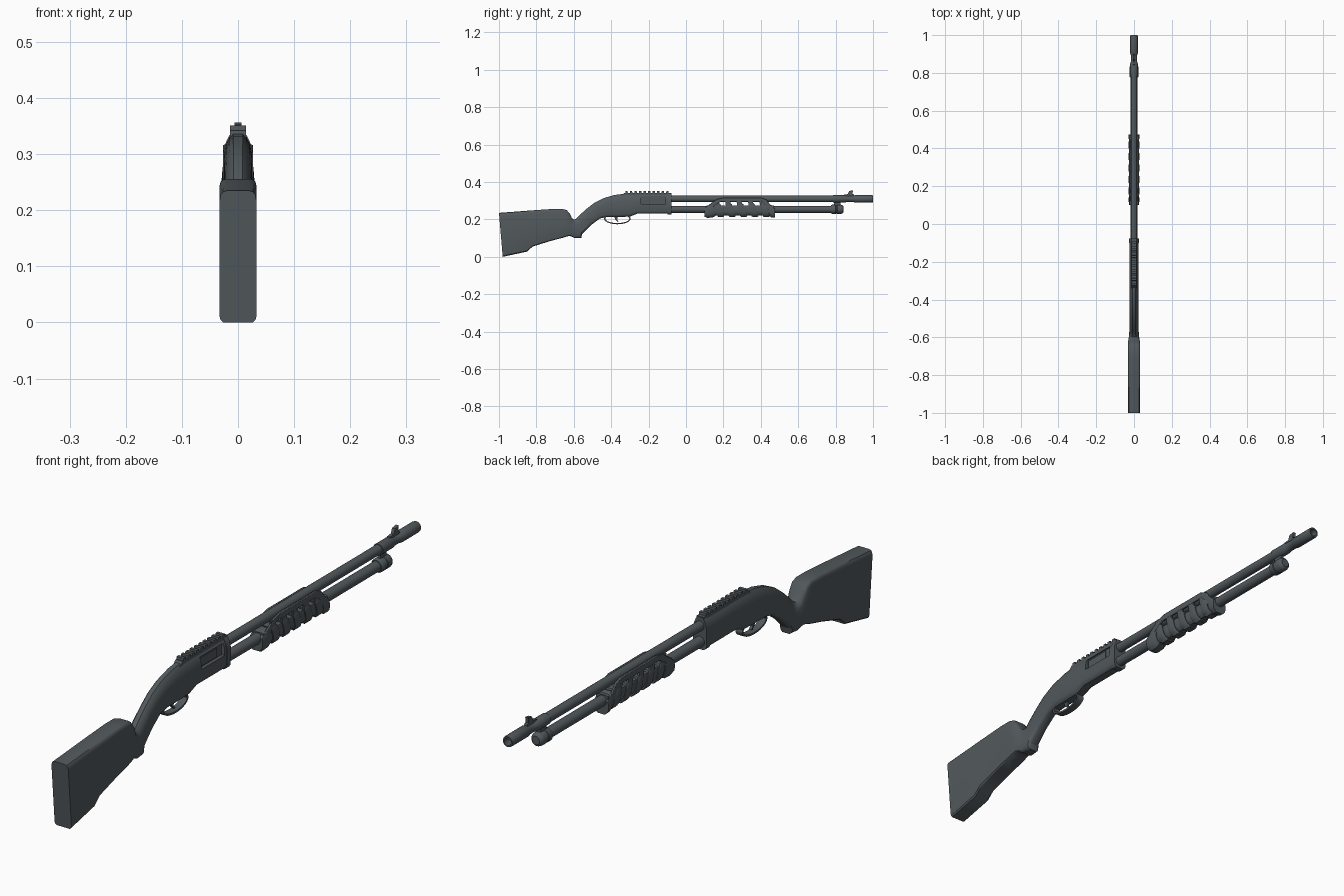
import bpy, bmesh, math
from mathutils import Vector

mat = bpy.data.materials.new("dark_gunmetal")
mat.diffuse_color = (0.085, 0.1, 0.108, 1)


def finish(name, bm, mirror=False, bevel=0):
    bmesh.ops.recalc_face_normals(bm, faces=bm.faces)
    me = bpy.data.meshes.new(name)
    bm.to_mesh(me)
    bm.free()
    me.materials.append(mat)
    ob = bpy.data.objects.new(name, me)
    bpy.context.collection.objects.link(ob)
    if mirror:
        ob.modifiers.new("mirror", 'MIRROR')
    if bevel:
        b = ob.modifiers.new("bevel", 'BEVEL')
        b.width, b.segments = bevel, 2
    return ob


def skin(bm, rings, closed=False):
    vs = [[bm.verts.new(p) for p in r] for r in rings]
    n = len(vs[0])
    for i in range(len(vs) if closed else len(vs) - 1):
        a, b = vs[i], vs[(i + 1) % len(vs)]
        for j in range(n):
            bm.faces.new((a[j], a[(j + 1) % n], b[(j + 1) % n], b[j]))
    if not closed:
        bm.faces.new(vs[0])
        bm.faces.new(vs[-1])


# half sections: (height fraction, width fraction), bottom to top
STOCK = [(0, .8), (.02, .95), (.05, 1), (.5, 1), (.92, 1), (.97, .93), (.99, .82), (1, .6)]
BODY = [(0, .55), (.04, .8), (.12, .98), (.4, 1), (.66, 1), (.8, .86), (.93, .6), (1, .35)]
SLEEVE = [(0, .45), (.1, .72), (.25, .93), (.45, 1), (.7, 1), (.88, .97), (.97, .9), (1, .7)]


def loft(name, stations, sec_a, sec_b=None):
    """Stations: bottom y,z, top y,z, half width, section blend."""
    bm = bmesh.new()
    rings = []
    for yb, zb, yt, zt, hw, k in stations:
        b, t = Vector((0, yb, zb)), Vector((0, yt, zt))
        half = []
        for (fa, wa), (fb, wb) in zip(sec_a, sec_b or sec_a):
            p = b.lerp(t, fa + (fb - fa) * k)
            p.x = hw * (wa + (wb - wa) * k)
            half.append(p)
        rings.append(half + [Vector((-p.x, p.y, p.z)) for p in reversed(half)])
    skin(bm, rings)
    return finish(name, bm)


def lathe(name, z, pts, n=24):
    bm = bmesh.new()
    skin(bm, [[(r * math.cos(a), y, z + r * math.sin(a))
               for a in (2 * math.pi * i / n for i in range(n))] for y, r in pts])
    return finish(name, bm)


def prism(name, pts, x0, x1, mirror=False, bevel=0):
    bm = bmesh.new()
    skin(bm, [[(x, y, z) for y, z in pts] for x in (x0, x1)])
    return finish(name, bm, mirror, bevel)


def box(name, x0, x1, y0, y1, z0, z1, mirror=False, bevel=0):
    return prism(name, [(y0, z0), (y1, z0), (y1, z1), (y0, z1)], x0, x1, mirror, bevel)


# stock, grip and receiver as one continuous body
body = loft("stock_and_receiver", [
    (-.98, 0, -1.0, .235, .033, 0),
    (-.85, .028, -.88, .244, .033, 0),
    (-.82, .055, -.80, .25, .033, 0),
    (-.72, .086, -.71, .256, .033, 0),
    (-.665, .1, -.66, .256, .033, 0),
    (-.645, .106, -.638, .25, .033, .1),
    (-.625, .112, -.622, .232, .032, .3),
    (-.61, .108, -.61, .207, .029, .5),
    (-.595, .1, -.598, .198, .027, .7),
    (-.56, .1, -.585, .206, .025, 1),
    (-.556, .122, -.57, .222, .024, 1),
    (-.51, .168, -.53, .258, .023, 1),
    (-.46, .205, -.488, .29, .023, 1),
    (-.42, .213, -.44, .314, .024, 1),
    (-.36, .213, -.38, .331, .025, 1),
    (-.30, .215, -.32, .338, .025, 1),
    (-.26, .231, -.27, .338, .025, 1),
    (-.08, .231, -.08, .338, .025, 1)], STOCK, BODY)

# ejection port on the right side, with the bolt inside
cutter = box("port_cutter", .013, .06, -.24, -.11, .283, .324)
cutter.hide_render = True
cutter.hide_set(True)
cut = body.modifiers.new("port", 'BOOLEAN')
cut.operation, cut.object = 'DIFFERENCE', cutter
box("bolt", .005, .016, -.235, -.14, .287, .318)
loft("receiver_front_band", [(-.1, .227, -.1, .341, .0265, 0), (-.078, .227, -.078, .341, .0265, 0)], BODY)

# accessory rail with teeth
prism("rail_base", [(-.345, .328), (-.08, .328), (-.08, .342), (-.33, .342)], -.014, .014)
for i in range(10):
    y = -.325 + i * .0243
    prism(f"rail_tooth_{i}", [(y, .34), (y + .014, .34), (y + .013, .351), (y + .001, .351)], -.014, .014)

# trigger guard loop and trigger
bm = bmesh.new()
rings = []
for i in range(28):
    a = 2 * math.pi * i / 28
    c, s = math.cos(a), math.sin(a)
    o = (-.367 + .071 * c, .204 + .03 * s)
    n = (-.367 + .064 * c, .204 + .0235 * s)
    rings.append([(-.013, *o), (.013, *o), (.013, *n), (-.013, *n)])
skin(bm, rings, closed=True)
finish("trigger_guard", bm)
prism("trigger", [(-.385, .218), (-.365, .218), (-.368, .2), (-.36, .188), (-.366, .187), (-.378, .2)], -.005, .005)

# barrel with hollow muzzle
lathe("barrel", .31, [(-.1, .017), (.785, .017), (.785, .02), (.85, .02), (.858, .017), (.895, .017),
                      (.902, .02), (.994, .02), (1, .0185), (1, .0135), (.9, .0135)])
prism("front_sight", [(.84, .326), (.9, .326), (.897, .334), (.89, .336), (.893, .356),
                      (.872, .352), (.865, .335), (.845, .333)], -.006, .006)

# magazine tube with end cap
lathe("magazine_tube", .254, [(-.1, .0185), (.79, .0185)])
lathe("magazine_cap", .254, [(.775, .021), (.782, .0245), (.8, .0245), (.802, .0225), (.807, .0225),
                             (.809, .0245), (.828, .0245), (.836, .022), (.842, .015)])
box("barrel_bracket", -.006, .006, .79, .825, .268, .298)

# pump grip: sleeve, slanted ribs, flared ends
loft("pump_sleeve", [(.11, .222, .11, .275, .024, 0), (.47, .222, .47, .275, .024, 0)], SLEEVE)
for i in range(5):
    y = .15 + i * .061
    loft(f"pump_rib_{i}", [(y + .018, .217, y, .282, .027, 0), (y + .022, .214, y + .004, .284, .0285, 0),
                           (y + .05, .214, y + .03, .284, .0285, 0),
                           (y + .054, .217, y + .034, .282, .027, 0)], SLEEVE)
    prism(f"pump_post_{i}", [(y + .002, .276), (y + .03, .276), (y + .022, .305), (y - .003, .305)],
          .019, .026, mirror=True)
loft("pump_rear_lip", [(.1, .214, .1, .262, .026, 0), (.115, .208, .12, .276, .028, 0),
                       (.14, .21, .14, .278, .028, 0), (.158, .219, .15, .278, .026, 0)], SLEEVE)
loft("pump_front_lip", [(.445, .218, .44, .28, .026, 0), (.46, .209, .455, .277, .029, 0),
                        (.475, .209, .475, .258, .028, 0)], SLEEVE)
prism("pump_side_bar", [(.105, .25), (.12, .277), (.165, .308), (.2, .317), (.4, .317), (.43, .306),
                        (.45, .28), (.472, .25), (.435, .25), (.425, .275), (.405, .294), (.185, .294),
                        (.15, .272), (.14, .25)], .019, .027, mirror=True, bevel=.0025)

# smooth shading with sharp creases
bpy.ops.object.select_all(action='DESELECT')
for ob in bpy.data.objects:
    if ob is not cutter:
        ob.select_set(True)
bpy.context.view_layer.objects.active = body
bpy.ops.object.shade_smooth_by_angle(angle=math.radians(32))
